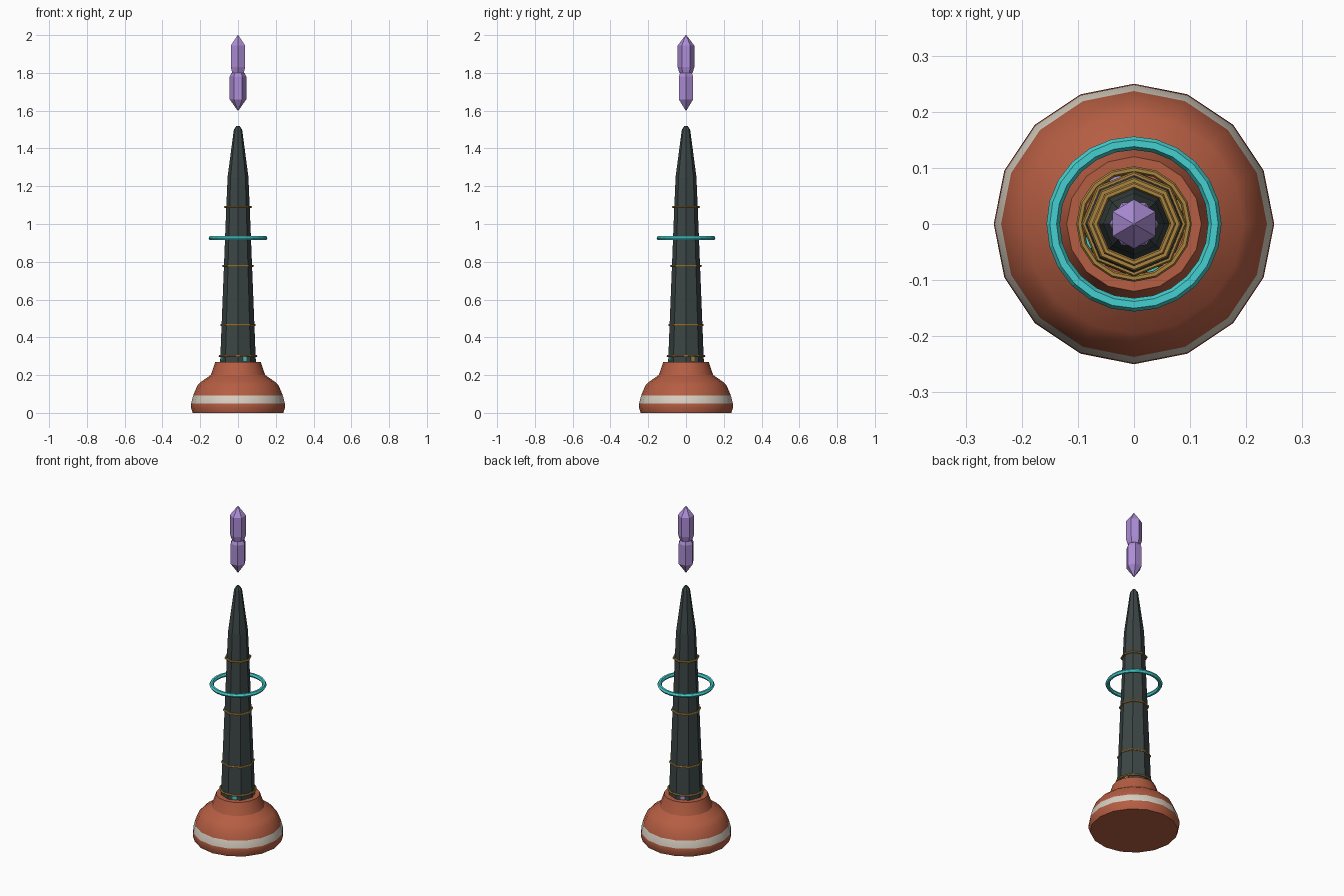
import bpy, bmesh, math
from mathutils import Matrix

cube = bpy.data.objects.get("Cube")
if cube:
    bpy.data.objects.remove(cube)


def material(name, rgb):
    m = bpy.data.materials.new(name)
    m.use_nodes = True
    m.diffuse_color = (*rgb, 1)
    m.node_tree.nodes["Principled BSDF"].inputs["Base Color"].default_value = (*rgb, 1)
    return m


terracotta = material("terracotta", (0.46, 0.11, 0.055))
cream = material("cream", (0.68, 0.62, 0.53))
slate = material("dark slate", (0.045, 0.06, 0.06))
gold = material("old gold", (0.40, 0.23, 0.05))
teal = material("teal", (0.06, 0.62, 0.62))
violet = material("violet", (0.42, 0.27, 0.68))


def finish(name, bm, mats, smooth=False):
    mesh = bpy.data.meshes.new(name)
    bmesh.ops.recalc_face_normals(bm, faces=bm.faces)
    bm.to_mesh(mesh)
    bm.free()
    ob = bpy.data.objects.new(name, mesh)
    bpy.context.collection.objects.link(ob)
    for m in mats:
        mesh.materials.append(m)
    if smooth:
        bpy.context.view_layer.objects.active = ob
        ob.select_set(True)
        bpy.ops.object.shade_smooth_by_angle(angle=math.radians(30))
        ob.select_set(False)
    return ob


def lathe(name, profile, sides, mats, smooth=False, band=None, turn=0.0):
    """Spin (radius, height) pairs round z; faces inside band use the second material."""
    bm = bmesh.new()
    rings = []
    for r, z in profile:
        angles = [turn + math.tau * i / sides for i in range(sides)]
        rings.append([bm.verts.new((r * math.cos(a), r * math.sin(a), z)) for a in angles])
    for low, high in zip(rings, rings[1:]):
        for i in range(sides):
            j = (i + 1) % sides
            bm.faces.new((low[i], low[j], high[j], high[i]))
    bm.faces.new(rings[0][::-1])
    bm.faces.new(rings[-1])
    if band:
        for f in bm.faces:
            f.material_index = int(band[0] < f.calc_center_median().z < band[1])
    return finish(name, bm, mats, smooth)


def torus(name, z, major, minor, sides, mat, smooth=False):
    bpy.ops.mesh.primitive_torus_add(major_segments=sides, minor_segments=6,
                                     major_radius=major, minor_radius=minor,
                                     location=(0, 0, z))
    ob = bpy.context.object
    ob.name = name
    ob.data.materials.append(mat)
    if smooth:
        bpy.ops.object.shade_smooth_by_angle(angle=math.radians(30))
    ob.select_set(False)


# Bell-shaped foot with a painted stripe
lathe("base", [(0.24, 0), (0.25, 0.03), (0.248, 0.05), (0.237, 0.093), (0.215, 0.145),
               (0.195, 0.165), (0.145, 0.2), (0.135, 0.225), (0.12, 0.27)],
      16, [terracotta, cream], smooth=True, band=(0.051, 0.092))

# Tapered eight-sided spire
lathe("spire", [(0.095, 0.26), (0.062, 1.09), (0.055, 1.25), (0.022, 1.5), (0.008, 1.52)],
      8, [slate])

# Gold bands around the spire
for i, (z, r) in enumerate([(0.3, 0.097), (0.465, 0.088), (0.778, 0.078), (1.09, 0.069)]):
    torus(f"gold_band_{i + 1}", z, r, 0.006, 16 if i == 0 else 8, gold)

# Hovering ring
torus("floating_ring", 0.925, 0.144, 0.012, 24, teal)

# Small inlaid gems on alternate faces of the spire
for i, mat in enumerate([gold, violet, teal, teal]):
    bm = bmesh.new()
    bmesh.ops.create_cube(bm, size=1, matrix=Matrix.Rotation(math.radians(22.5 + 90 * i), 4, "Z")
                          @ Matrix.Translation((0.088, 0, 0.285))
                          @ Matrix.Diagonal((0.01, 0.022, 0.022, 1)))
    finish(f"gem_{i + 1}", bm, [mat])

# Floating pair of crystals
for name, low, high, z0 in [("lower_crystal", 0.06, 0.18, 1.6), ("upper_crystal", 0.03, 0.145, 1.8)]:
    waist, tip = (0.035, 0.002) if z0 > 1.7 else (0.002, 0.035)
    lathe(name, [(waist, z0), (0.044, z0 + low), (0.044, z0 + high), (tip, z0 + 0.2)],
          6, [violet], turn=math.radians(30 if z0 > 1.7 else 0))
